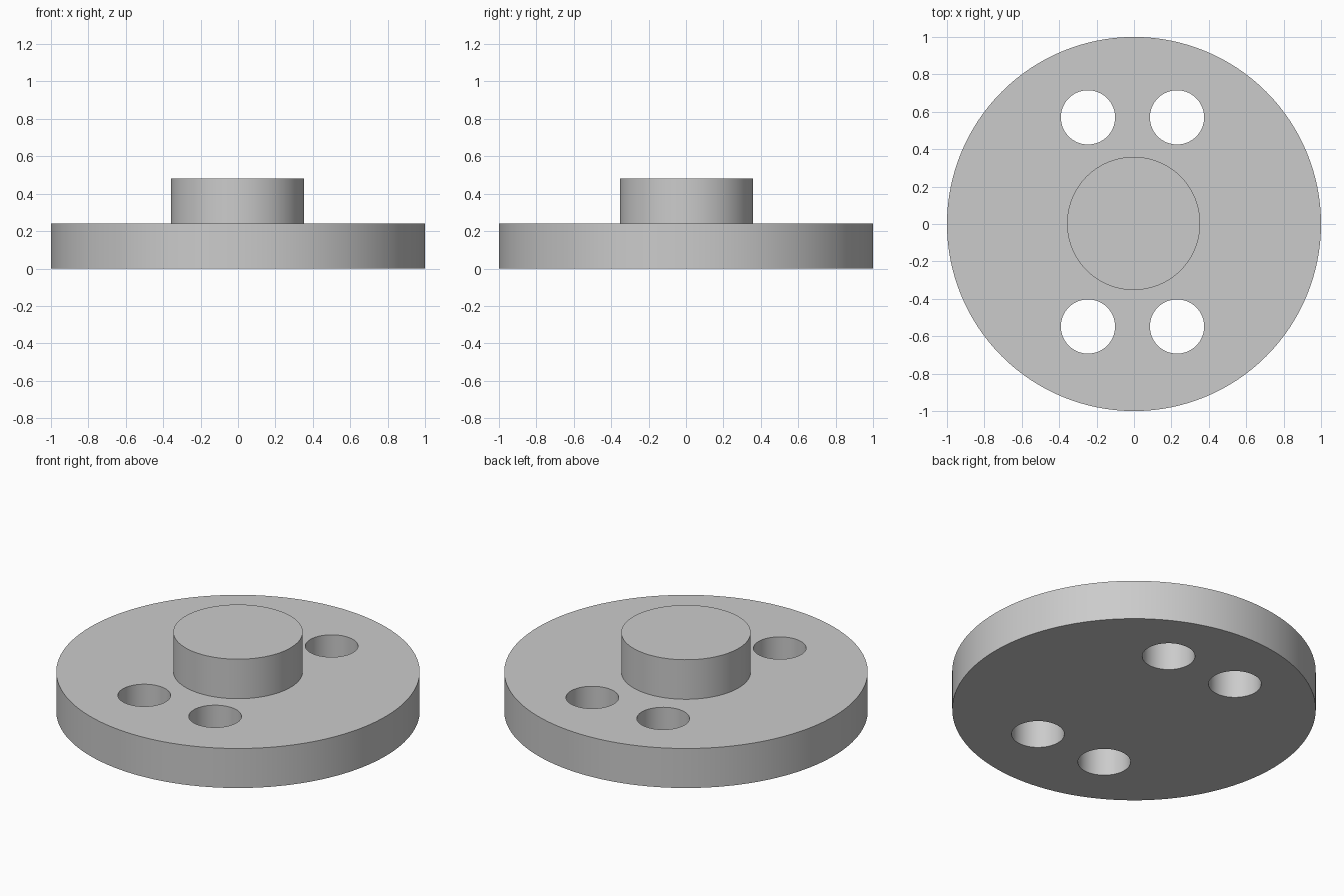
import bpy
import math

cube = bpy.data.objects.get("Cube")
if cube:
    bpy.data.objects.remove(cube, do_unlink=True)

DISC_HEIGHT = 0.24
HUB_TOP = 0.48

# Single plain grey
grey = bpy.data.materials.new("plain grey")
grey.use_nodes = True
colour = (0.6, 0.6, 0.6, 1)
grey.diffuse_color = colour
grey.node_tree.nodes["Principled BSDF"].inputs["Base Color"].default_value = colour


def cylinder(name, radius, x, y, bottom, top, sides):
    bpy.ops.mesh.primitive_cylinder_add(
        vertices=sides, radius=radius, depth=top - bottom,
        location=(x, y, (bottom + top) / 2))
    obj = bpy.context.object
    obj.name = name
    obj.data.materials.append(grey)
    return obj


def smooth(obj):
    bpy.ops.object.select_all(action="DESELECT")
    obj.select_set(True)
    bpy.context.view_layer.objects.active = obj
    bpy.ops.object.shade_smooth_by_angle(angle=math.radians(30))


# Base disc with four through holes
disc = cylinder("base_disc", 1, 0, 0, 0, DISC_HEIGHT, 128)
for x in (-0.246, 0.23):
    for y in (-0.548, 0.57):
        cutter = cylinder("hole_cutter", 0.145, x, y, -0.1, DISC_HEIGHT + 0.1, 64)
        cutter.hide_render = True
        cut = disc.modifiers.new("hole", "BOOLEAN")
        cut.operation = "DIFFERENCE"
        cut.solver = "EXACT"
        cut.object = cutter
        bpy.context.view_layer.objects.active = disc
        bpy.ops.object.modifier_apply(modifier=cut.name)
        bpy.data.objects.remove(cutter, do_unlink=True)
smooth(disc)

# Raised central hub
hub = cylinder("central_hub", 0.356, -0.002, 0.003, DISC_HEIGHT, HUB_TOP, 96)
smooth(hub)
